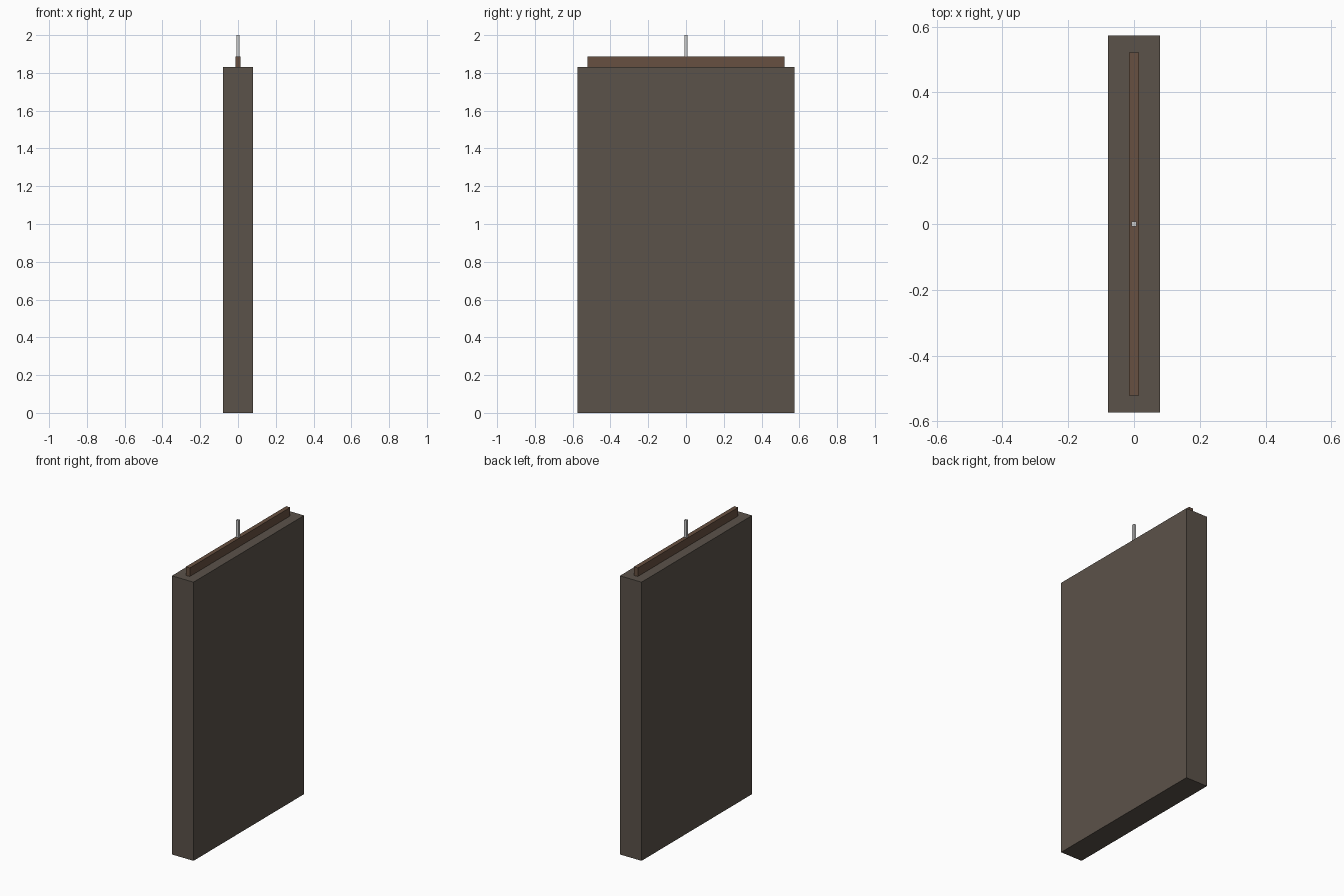
import bpy

if "Cube" in bpy.data.objects:
    bpy.data.objects.remove(bpy.data.objects["Cube"])


def material(name, rgb):
    m = bpy.data.materials.new(name)
    m.diffuse_color = (*rgb, 1.0)
    m.use_nodes = True
    m.node_tree.nodes["Principled BSDF"].inputs["Base Color"].default_value = m.diffuse_color
    return m


def box(name, width, depth, z0, z1, mat=None):
    """Box centred on x = y = 0, spanning z0 to z1."""
    bpy.ops.mesh.primitive_cube_add(size=1, location=(0, 0, (z0 + z1) / 2))
    ob = bpy.context.object
    ob.name = name
    ob.scale = (width, depth, z1 - z0)
    bpy.ops.object.transform_apply(location=False, rotation=False, scale=True)
    if mat:
        ob.data.materials.append(mat)
    return ob


# Large upright slab
box("slab", 0.157, 1.147, 0.0, 1.83, material("dark_stone", (0.105, 0.085, 0.068)))

# Narrow rail along the top edge
box("top_rail", 0.029, 1.042, 1.83, 1.886, material("brown_wood", (0.135, 0.08, 0.052)))

# Square hanging rod in the middle
box("hanging_rod", 0.016, 0.016, 1.886, 2.0)
